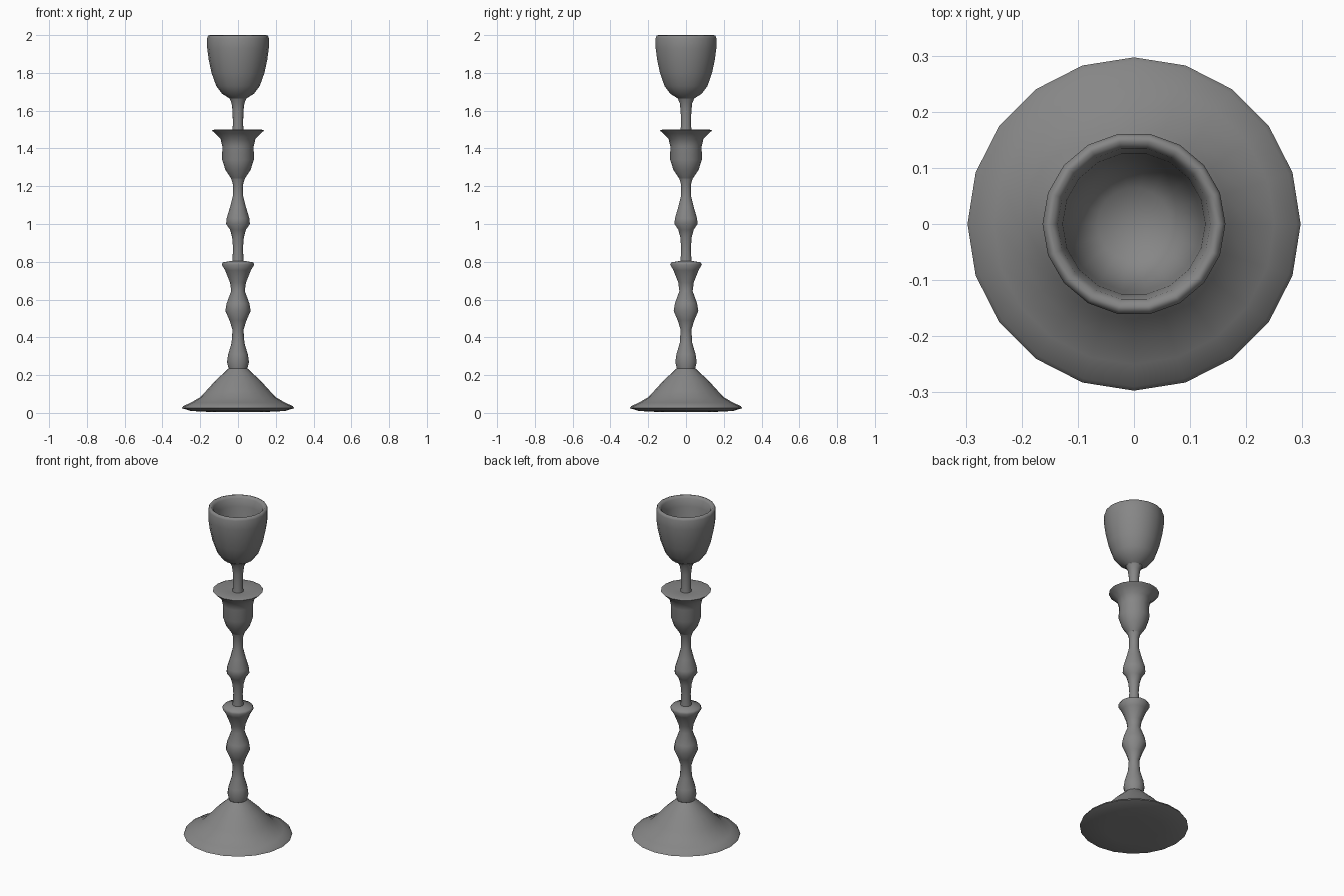
import bpy, bmesh, math

# Dark grey metal shared by every part
metal = bpy.data.materials.new("dark_metal")
metal.diffuse_color = (0.24, 0.24, 0.24, 1)


def lathe(name, profile, sides=18):
    """Spin a list of (radius, height) points around z."""
    bm = bmesh.new()
    rings = []
    for r, z in profile:
        if r == 0:
            rings.append([bm.verts.new((0, 0, z))] * sides)
        else:
            rings.append([bm.verts.new((r * math.cos(2 * math.pi * i / sides),
                                        r * math.sin(2 * math.pi * i / sides), z))
                          for i in range(sides)])
    for lo, hi in zip(rings, rings[1:]):
        for i in range(sides):
            j = (i + 1) % sides
            bm.faces.new(list(dict.fromkeys((lo[i], lo[j], hi[j], hi[i]))))
    mesh = bpy.data.meshes.new(name)
    bm.to_mesh(mesh)
    bm.free()
    mesh.materials.append(metal)
    obj = bpy.data.objects.new(name, mesh)
    bpy.context.collection.objects.link(obj)
    bpy.ops.object.select_all(action='DESELECT')
    obj.select_set(True)
    bpy.context.view_layer.objects.active = obj
    bpy.ops.object.shade_smooth_by_angle(angle=math.radians(75))
    return obj


# Flared foot with a thin rim and closed underside
lathe("foot", [(0, 0.01), (0.15, 0.005), (0.25, 0.01), (0.297, 0.025), (0.29, 0.036),
               (0.25, 0.054), (0.205, 0.08), (0.17, 0.115), (0.12, 0.17),
               (0.075, 0.212), (0.05, 0.235)], 20)

# Lower turned stem with a knop and a small drip collar
lathe("lower_stem", [(0.05, 0.235), (0.058, 0.27), (0.052, 0.31), (0.034, 0.37),
                     (0.029, 0.44), (0.045, 0.49), (0.067, 0.54), (0.06, 0.58),
                     (0.036, 0.645), (0.042, 0.69), (0.068, 0.755), (0.086, 0.785),
                     (0.08, 0.797), (0.03, 0.805)], 14)

# Upper turned stem with a knop
lathe("upper_stem", [(0.03, 0.805), (0.026, 0.87), (0.031, 0.93), (0.042, 0.97),
                     (0.063, 1.0), (0.06, 1.03), (0.042, 1.09), (0.027, 1.15),
                     (0.027, 1.21), (0.036, 1.24)], 14)

# Socket with flared plate
lathe("socket", [(0.036, 1.24), (0.066, 1.285), (0.084, 1.34), (0.083, 1.41),
                 (0.092, 1.45), (0.122, 1.48), (0.138, 1.495), (0.125, 1.5), (0.03, 1.49)], 16)

# Short neck between socket and cup
lathe("neck", [(0.03, 1.49), (0.027, 1.53), (0.029, 1.6), (0.034, 1.64), (0.045, 1.665)], 14)

# Hollow cup with a rounded rim
lathe("cup", [(0.045, 1.665), (0.085, 1.69), (0.115, 1.73), (0.14, 1.8), (0.155, 1.87),
              (0.163, 1.93), (0.163, 1.985), (0.158, 1.997), (0.148, 2.0), (0.136, 1.985),
              (0.127, 1.94), (0.12, 1.85), (0.1, 1.77), (0.065, 1.73), (0, 1.72)])
